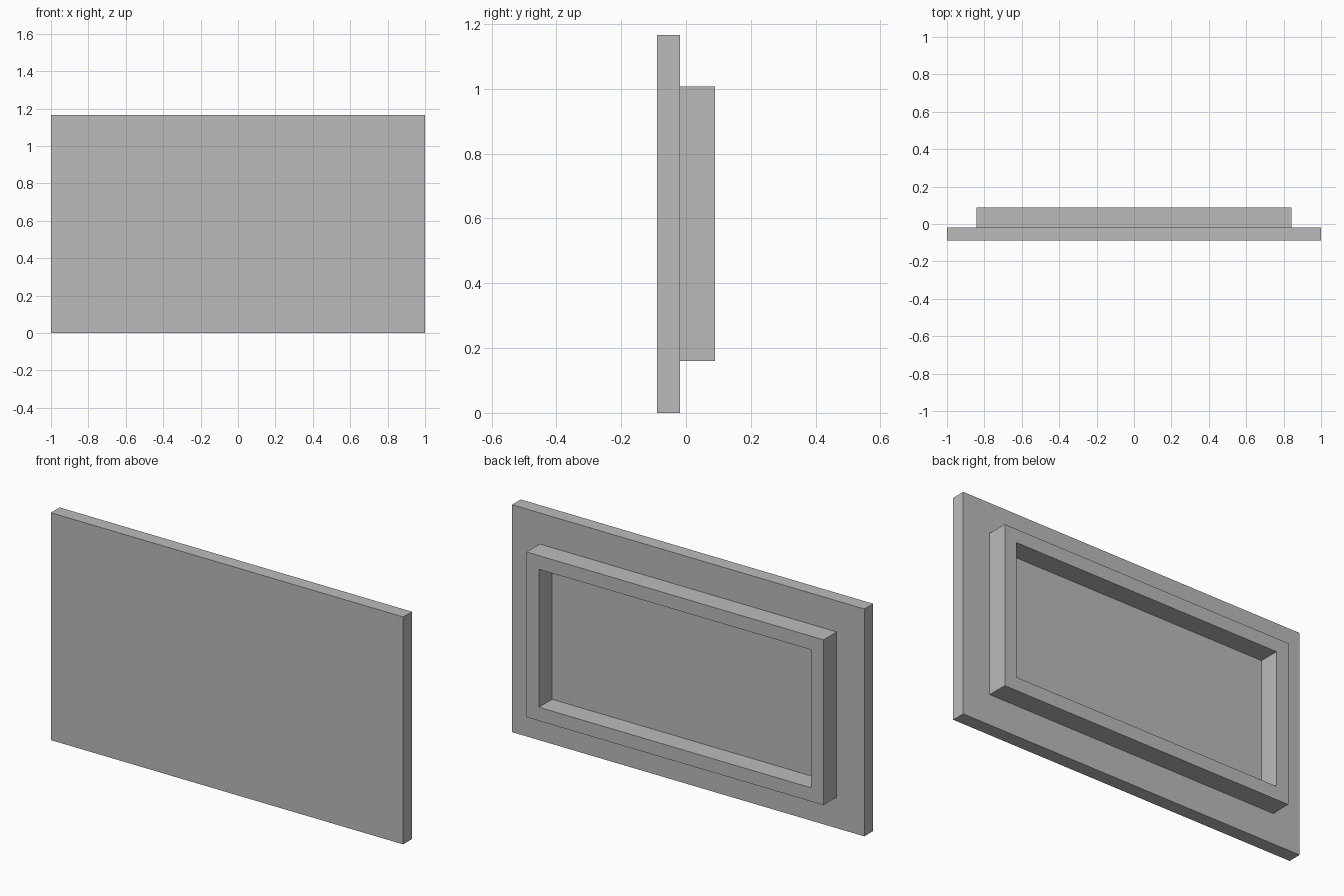
import bpy
import bmesh

cube = bpy.data.objects.get("Cube")
if cube:
    bpy.data.objects.remove(cube, do_unlink=True)

# Single plain grey material
grey = bpy.data.materials.new("plain_grey")
grey.use_nodes = True
colour = (0.5, 0.5, 0.5, 1)
grey.diffuse_color = colour
grey.node_tree.nodes["Principled BSDF"].inputs["Base Color"].default_value = colour

HEIGHT = 1.167
MID = HEIGHT / 2
FRONT, JOIN, BACK = -0.089, -0.018, 0.089
WALL = 0.07
RIM_X, RIM_Z = 0.843, 0.424  # half sizes of the raised rim


def rectangle(bm, half_x, half_z, y):
    """Four corners of a rectangle facing along y."""
    signs = ((-1, -1), (1, -1), (1, 1), (-1, 1))
    return [bm.verts.new((sx * half_x, y, MID + sz * half_z)) for sx, sz in signs]


def bridge(bm, a, b):
    """Quads joining two rectangles."""
    for i in range(4):
        j = (i + 1) % 4
        bm.faces.new((a[i], a[j], b[j], b[i]))


def finish(bm, name):
    bmesh.ops.recalc_face_normals(bm, faces=bm.faces)
    mesh = bpy.data.meshes.new(name)
    bm.to_mesh(mesh)
    bm.free()
    mesh.materials.append(grey)
    obj = bpy.data.objects.new(name, mesh)
    bpy.context.collection.objects.link(obj)


# Front panel slab
bm = bmesh.new()
front = rectangle(bm, 1, MID, FRONT)
back = rectangle(bm, 1, MID, JOIN)
bridge(bm, front, back)
bm.faces.new(front)
bm.faces.new(back)
finish(bm, "front_panel")

# Hollow rectangular rim on the back of the panel
bm = bmesh.new()
loops = [
    rectangle(bm, RIM_X, RIM_Z, JOIN),
    rectangle(bm, RIM_X, RIM_Z, BACK),
    rectangle(bm, RIM_X - WALL, RIM_Z - WALL, BACK),
    rectangle(bm, RIM_X - WALL, RIM_Z - WALL, JOIN),
]
for i in range(4):
    bridge(bm, loops[i], loops[(i + 1) % 4])
finish(bm, "back_rim")
